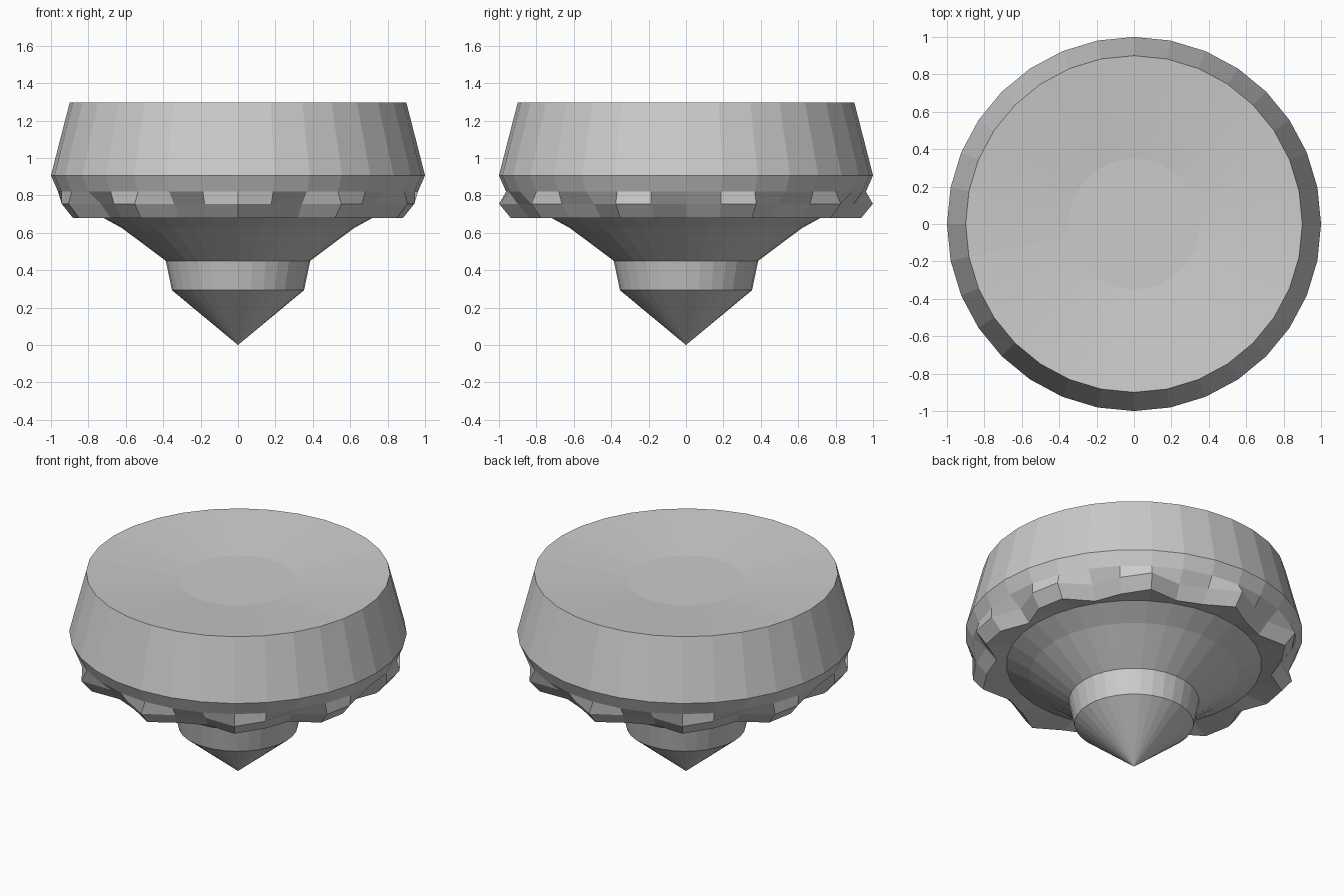
import bpy
from math import cos, sin, tau

if "Cube" in bpy.data.objects:
    bpy.data.objects.remove(bpy.data.objects["Cube"])

SIDES = 32
WAVES = 10  # scallops around the lower rim


def lathe(name, profile):
    """Revolve (radius, z, ripple) points; radius 0 becomes a single pole."""
    verts, rings, faces = [], [], []
    for r, z, ripple in profile:
        start = len(verts)
        if r == 0:
            verts.append((0, 0, z))
            rings.append([start] * SIDES)
            continue
        for i in range(SIDES):
            a = tau * i / SIDES
            rr = r - ripple * cos(WAVES * a)
            verts.append((rr * cos(a), rr * sin(a), z))
        rings.append(list(range(start, start + SIDES)))
    for low, high in zip(rings, rings[1:]):
        for i in range(SIDES):
            j = (i + 1) % SIDES
            quad = [low[i], low[j], high[j], high[i]]
            faces.append(list(dict.fromkeys(quad)))
    mesh = bpy.data.meshes.new(name)
    mesh.from_pydata(verts, [], faces)
    mesh.update()
    obj = bpy.data.objects.new(name, mesh)
    bpy.context.collection.objects.link(obj)
    return obj


# pointed tip with its short collar
lathe("pointed_tip", [(0, 0, 0), (0.353, 0.293, 0), (0.386, 0.45, 0)])

# flared cone under the head
lathe("lower_cone", [(0.386, 0.45, 0), (0.62, 0.625, 0), (0.757, 0.7, 0)])

# wide head: scalloped lower rim, tapered wall, shallow dished top
lathe("scalloped_head", [
    (0.757, 0.7, 0),
    (0.875, 0.678, 0.061),
    (0.938, 0.755, 0.061),
    (0.962, 0.82, 0),
    (1.0, 0.907, 0),
    (0.9, 1.297, 0),
    (0.35, 1.245, 0),
    (0, 1.245, 0),
])
